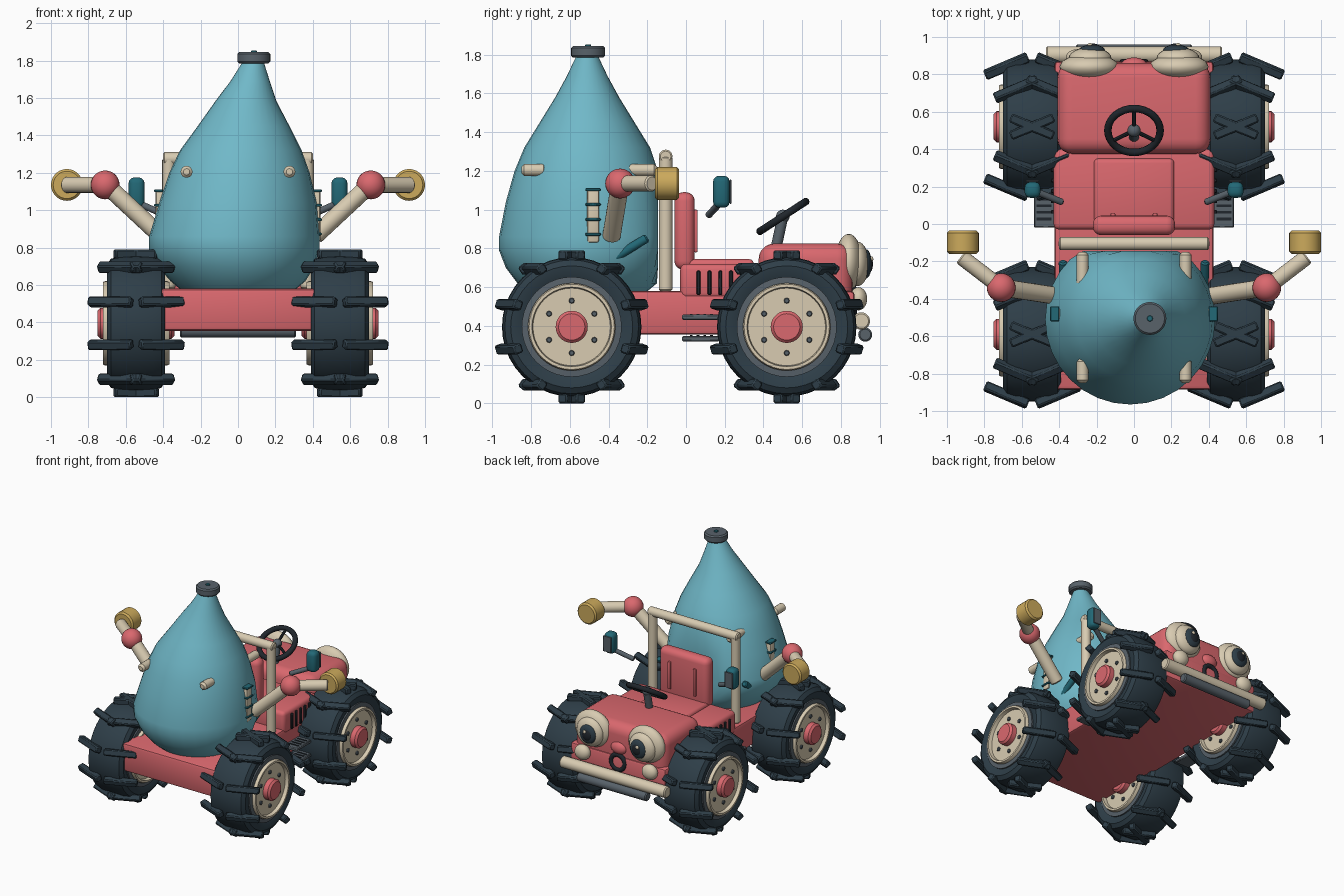
import bpy, bmesh, math
from mathutils import Matrix, Vector

if "Cube" in bpy.data.objects:
    bpy.data.objects.remove(bpy.data.objects["Cube"])


def material(name, rgb):
    lin = [(c / 255 / 12.92) if c < 11 else ((c / 255 + 0.055) / 1.055) ** 2.4 for c in rgb]
    m = bpy.data.materials.new(name)
    m.use_nodes = True
    m.diffuse_color = (*lin, 1)
    m.node_tree.nodes["Principled BSDF"].inputs["Base Color"].default_value = (*lin, 1)
    return m


PINK = material("coral pink", (218, 104, 110))
BLUE = material("tank blue", (112, 184, 200))
TIRE = material("tyre slate", (46, 62, 72))
GREY = material("steel grey", (88, 98, 106))
CREAM = material("cream", (216, 203, 177))
GOLD = material("brass", (204, 170, 92))
TEAL = material("deep teal", (34, 104, 118))
BLACK = material("near black", (32, 38, 44))


# ---- helpers ----
def finish(name, bm, mat, matrix=Matrix()):
    bm.transform(matrix)
    bmesh.ops.recalc_face_normals(bm, faces=bm.faces)
    for f in bm.faces:
        f.smooth = True
    for e in bm.edges:
        e.smooth = len(e.link_faces) == 2 and e.calc_face_angle(0) < math.radians(38)
    me = bpy.data.meshes.new(name)
    bm.to_mesh(me)
    bm.free()
    me.materials.append(mat)
    ob = bpy.data.objects.new(name, me)
    bpy.context.collection.objects.link(ob)
    return ob


def box(name, mat, lo, hi, bevel=0.02, segs=2):
    lo, hi = Vector(lo), Vector(hi)
    bm = bmesh.new()
    bmesh.ops.create_cube(bm, size=1)
    bm.transform(Matrix.Translation((lo + hi) / 2) @ Matrix.Diagonal((*(hi - lo), 1)))
    if bevel:
        bmesh.ops.bevel(bm, geom=bm.edges[:], offset=bevel, segments=segs, profile=0.5, affect='EDGES')
    return finish(name, bm, mat)


def ball(name, mat, at, size):
    bm = bmesh.new()
    bmesh.ops.create_uvsphere(bm, u_segments=24, v_segments=14, radius=1)
    return finish(name, bm, mat, Matrix.Translation(at) @ Matrix.Diagonal((*size, 1)))


def lathe(name, mat, profile, matrix=Matrix(), segs=32, closed=False):
    """Spin (radius, height) points about z."""
    bm = bmesh.new()
    rings = []
    for r, h in profile:
        rings.append([bm.verts.new((r * math.cos(a), r * math.sin(a), h))
                      for a in (2 * math.pi * i / segs for i in range(segs))])
    pairs = list(zip(rings, rings[1:])) + ([(rings[-1], rings[0])] if closed else [])
    for a, b in pairs:
        for i in range(segs):
            j = (i + 1) % segs
            bm.faces.new((a[i], a[j], b[j], b[i]))
    bmesh.ops.remove_doubles(bm, verts=bm.verts, dist=1e-5)
    return finish(name, bm, mat, matrix)


def rod(name, mat, a, b, r, bevel=0.008, segs=20):
    """Cylinder with softened rims from a to b."""
    a, d = Vector(a), Vector(b) - Vector(a)
    n = d.length
    prof = [(0, 0), (r - bevel, 0), (r, bevel), (r, n - bevel), (r - bevel, n), (0, n)]
    m = Matrix.Translation(a) @ d.to_track_quat('Z', 'Y').to_matrix().to_4x4()
    return lathe(name, mat, prof, m, segs)


def ring(name, mat, big, small, matrix):
    prof = [(big + small * math.cos(t), small * math.sin(t))
            for t in (2 * math.pi * i / 10 for i in range(10))]
    return lathe(name, mat, prof, matrix, 32, True)


# ---- wheels ----
TO_X = Matrix.Rotation(math.pi / 2, 4, 'Y')
half = [(.36, 0), (.357, .09), (.345, .135), (.315, .155), (.275, .15), (.235, .13)]
tyre_profile = half + [(r, -h) for r, h in reversed(half[1:])]
rim_half = [(0, .15), (.2, .15), (.205, .178), (.22, .178), (.226, .165)]
rim_profile = rim_half + [(r, -h) for r, h in reversed(rim_half)]


def lugs(name, centre):
    bm = bmesh.new()
    for i in range(10):
        for tilt in (-.4, .4):
            m = (Matrix.Translation(centre) @ Matrix.Rotation(tilt, 4, 'Z')
                 @ Matrix.Rotation(i * math.pi / 5, 4, 'X') @ Matrix.Translation((0, 0, .37))
                 @ Matrix.Diagonal((.25, .05, .05, 1)))
            made = bmesh.ops.create_cube(bm, size=1, matrix=m)["verts"]
            edges = {e for v in made for e in v.link_edges}
            bmesh.ops.bevel(bm, geom=list(edges), offset=.008, segments=1, affect='EDGES')
    finish(name, bm, TIRE)


for s, side in ((1, "left"), (-1, "right")):
    for y, end in ((-.59, "tank"), (.52, "nose")):
        c = Vector((s * .545, y, .395))
        tag = f"{end}_{side}"
        m = Matrix.Translation(c) @ TO_X
        lathe("tyre_" + tag, TIRE, tyre_profile, m, 40, True)
        lathe("rim_band_" + tag, GREY, [(.215, .155), (.258, .152), (.258, -.152), (.215, -.155)], m, 40, True)
        lathe("rim_" + tag, CREAM, rim_profile, m, 40)
        rod("hub_" + tag, PINK, c - Vector((.205, 0, 0)), c + Vector((.205, 0, 0)), .083, .015, 28)
        for i in range(6):
            p = c + Vector((0, .135 * math.sin(i * math.pi / 3), .135 * math.cos(i * math.pi / 3)))
            rod("wheel_bolt_" + tag, GREY, p - Vector((.163, 0, 0)), p + Vector((.163, 0, 0)), .015, .004, 8)
        lugs("tread_lugs_" + tag, c)

# ---- body ----
box("chassis", PINK, (-.425, -.885, .355), (.425, .87, .58), .02)
box("body_pedestal", PINK, (-.43, -.03, .54), (.43, .4, .72), .03, 3)
box("bonnet", PINK, (-.41, .375, .45), (.41, .86, .825), .08, 5)
box("seat_cushion", PINK, (-.215, 0, .66), (.215, .35, .745), .025, 3)
box("seat_back", PINK, (-.22, -.06, .69), (.22, .045, 1.09), .045, 4)

# ---- steering wheel ----
hub = Vector((0, .5, .965))
tilt = Matrix.Rotation(math.radians(33), 4, 'X')
place = Matrix.Translation(hub) @ tilt
ring("steering_wheel", BLACK, .14, .02, place)
ball("steering_hub", GREY, hub, (.035, .035, .035))
rod("steering_column", GREY, (0, .46, .78), hub, .028)
for a in (math.pi / 2, math.pi * 7 / 6, math.pi * 11 / 6):
    rod("steering_spoke", BLACK, hub, place @ Vector((.14 * math.cos(a), .14 * math.sin(a), 0)), .011, .002, 8)

# ---- tank: leaning rings, flattened where it meets the frame ----
tank_rings = [(0, 0, .575), (.31, 0, .578), (.36, 0, .62), (.42, -.01, .7), (.455, -.02, .79), (.455, -.02, .86),
              (.42, 0, 1.04), (.375, .008, 1.2), (.325, .015, 1.32), (.245, .03, 1.45),
              (.165, .042, 1.58), (.105, .065, 1.69), (.06, .08, 1.785), (0, .08, 1.79)]
tank = lathe("tank", BLUE, [(r, z) for r, x, z in tank_rings], Matrix.Translation((0, -.51, 0)), 32)
for v in tank.data.vertices:
    v.co.x += min(tank_rings, key=lambda t: abs(t[2] - v.co.z))[1]
    v.co.y = min(v.co.y, -.145)
rod("tank_cap", GREY, (.085, -.505, 1.785), (.085, -.505, 1.845), .088, .01, 28)
rod("cap_button", TEAL, (.085, -.505, 1.84), (.085, -.505, 1.853), .016, .003, 10)

# ---- roll frame top and bumper ----
rod("frame_top_bar", CREAM, (-.4, -.105, 1.275), (.4, -.105, 1.275), .035)
rod("bumper", CREAM, (-.47, .905, .425), (.47, .905, .425), .045)
rod("lower_bumper", GREY, (-.31, .925, .355), (.31, .925, .355), .036)

# ---- nose and mouth ----
ball("nose", PINK, (0, .85, .64), (.07, .04, .05))
ring("mouth", BLACK, .06, .018, Matrix.Translation((0, .865, .53)) @ Matrix.Rotation(math.pi / 2, 4, 'X'))

# ---- mirrored parts ----
for s, side in ((1, "left"), (-1, "right")):
    def part(fn, name, mat, a, b, *rest):
        """Build on one side; coordinates are given for +x."""
        a, b = Vector((s * a[0], *a[1:])), Vector((s * b[0], *b[1:]))
        if fn is box:
            a.x, b.x = min(a.x, b.x), max(a.x, b.x)
        return fn(f"{name}_{side}", mat, a, b, *rest)

    def orb(name, mat, at, size):
        return ball(f"{name}_{side}", mat, (s * at[0], *at[1:]), size)

    part(rod, "frame_post", CREAM, (.37, -.105, .58), (.37, -.105, 1.275), .035)
    part(box, "seat_strip", PINK, (.1, .04, .78), (.125, .06, 1.0), .006)

    # bent arm with lamp
    part(rod, "upper_arm", CREAM, (.41, -.385, .86), (.705, -.34, 1.135), .047)
    orb("elbow", PINK, (.71, -.34, 1.135), (.077, .077, .077))
    part(rod, "forearm", CREAM, (.71, -.34, 1.135), (.925, -.175, 1.135), .042)
    part(rod, "lamp", GOLD, (.915, -.16, 1.135), (.915, -.035, 1.135), .085, .012, 28)

    # tank studs, ladder gauge and strut
    for y0, y1 in ((-.85, -.72), (-.33, -.15)):
        part(rod, "tank_stud", CREAM, (.275, y0, 1.205), (.275, y1, 1.205), .032, .015, 14)
    part(box, "gauge", CREAM, (.395, -.51, .83), (.44, -.45, 1.11), .01)
    for i in range(4):
        part(box, "gauge_rung", TEAL, (.4, -.52, .865 + i * .077), (.448, -.44, .88 + i * .077), .004, 1)
    part(rod, "tank_strut", TEAL, (.37, -.47, .69), (.38, -.2, .855), .023)

    # mirrors
    part(rod, "mirror_stalk", GREY, (.38, .115, .97), (.54, .18, 1.04), .018)
    part(box, "mirror", TEAL, (.5, .14, 1.01), (.585, .225, 1.175), .03, 3)
    part(box, "mirror_glass", GREY, (.508, .225, 1.03), (.577, .234, 1.155), .002, 1)

    # side vents and steps
    for i in range(5):
        part(box, "vent", BLACK, (.41, .055 + i * .056, .56), (.445, .075 + i * .056, .685), .005, 1)
    for z in (.32, .43):
        part(box, "step", GREY, (.41, -.02, z), (.535, .17, z + .028), .006, 1)
        for i in range(4):
            y = .02 + i * .035
            part(box, "step_grip", BLACK, (.44, y, z + .026), (.52, y + .014, z + .032), 0)

    # eyes
    orb("eye_socket", CREAM, (.24, .84, .73), (.158, .07, .145))
    orb("eyeball", CREAM, (.235, .885, .72), (.115, .06, .115))
    orb("iris", TIRE, (.225, .93, .72), (.07, .028, .075))
    orb("pupil", BLACK, (.222, .945, .72), (.042, .02, .046))
    orb("eye_glint", CREAM, (.235, .958, .745), (.014, .009, .014))
    orb("cheek", CREAM, (.3, .89, .54), (.065, .045, .06))
